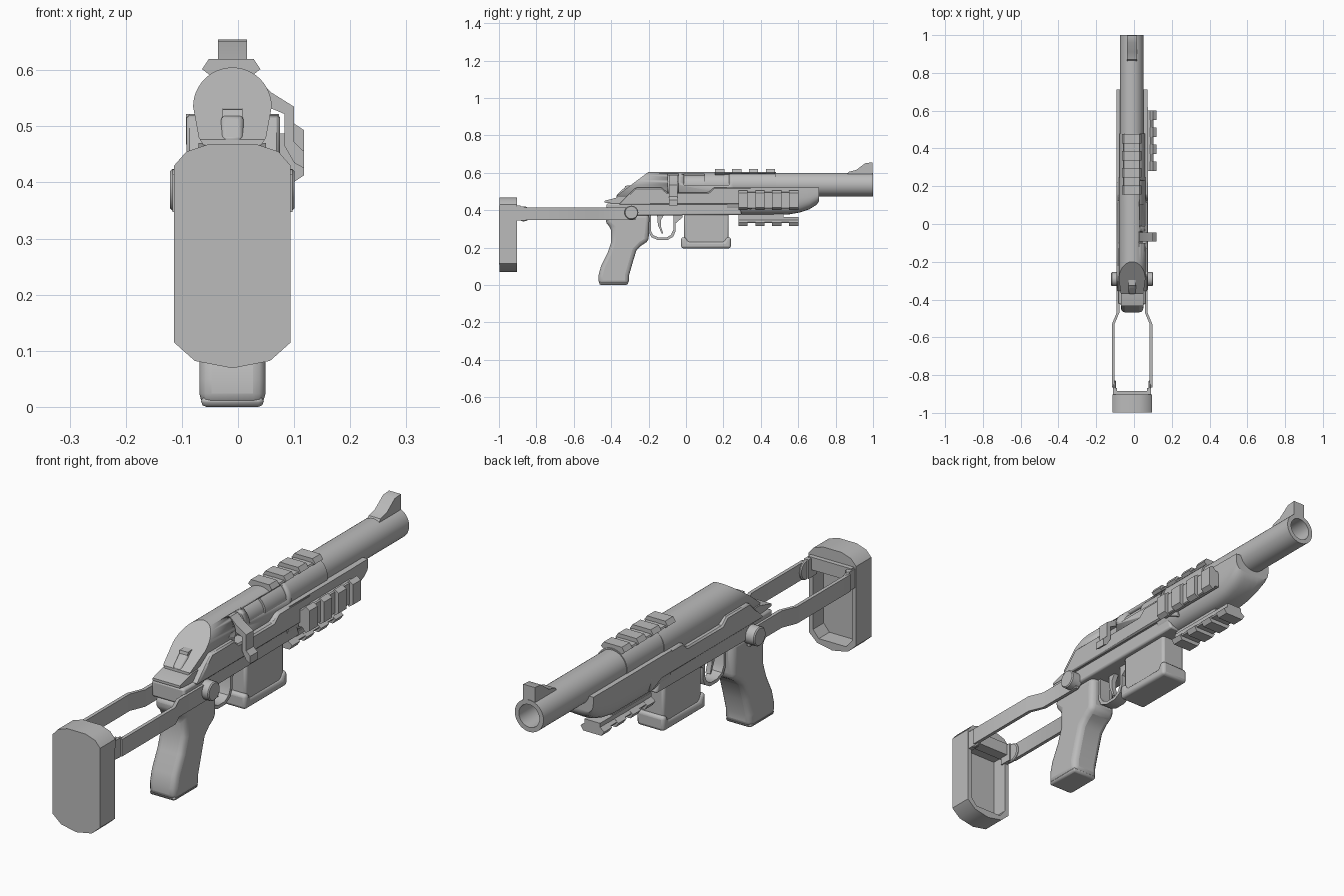
import bpy, bmesh
from math import pi, sin, cos, radians
from mathutils import Matrix, Vector

if "Cube" in bpy.data.objects:
    bpy.data.objects.remove(bpy.data.objects["Cube"])

CX = -0.01  # centre line of the body
grey = bpy.data.materials.new("plain grey")
grey.use_nodes = True
grey.diffuse_color = (0.5, 0.5, 0.5, 1)
grey.node_tree.nodes["Principled BSDF"].inputs["Base Color"].default_value = (0.5, 0.5, 0.5, 1)


def finish(name, bm, bevel=0, segments=2):
    bmesh.ops.recalc_face_normals(bm, faces=bm.faces)
    mesh = bpy.data.meshes.new(name)
    bm.to_mesh(mesh)
    bm.free()
    ob = bpy.data.objects.new(name, mesh)
    bpy.context.collection.objects.link(ob)
    mesh.materials.append(grey)
    bpy.ops.object.select_all(action="DESELECT")
    bpy.context.view_layer.objects.active = ob
    ob.select_set(True)
    bpy.ops.object.shade_smooth_by_angle(angle=radians(35))
    if bevel:
        mod = ob.modifiers.new("Bevel", "BEVEL")
        mod.width, mod.segments = bevel, segments
        mod.limit_method, mod.angle_limit = "ANGLE", radians(40)
    return ob


def loft(name, rings, bevel=0, segments=2):
    """Skin a list of closed rings and cap both ends."""
    bm = bmesh.new()
    loops = [[bm.verts.new(p) for p in ring] for ring in rings]
    n = len(loops[0])
    for a, b in zip(loops, loops[1:]):
        for i in range(n):
            j = (i + 1) % n
            bm.faces.new((a[i], a[j], b[j], b[i]))
    bm.faces.new(loops[0])
    bm.faces.new(loops[-1])
    return finish(name, bm, bevel, segments)


def side(name, pts, x0, x1, bevel=0, segments=2):
    """Side profile (y, z) pushed across x."""
    return loft(name, [[(x, y, z) for y, z in pts] for x in (x0, x1)], bevel, segments)


def along(name, pts, y0, y1, bevel=0):
    """Cross-section (x, z) pushed along y."""
    return loft(name, [[(x, y, z) for x, z in pts] for y in (y0, y1)], bevel)


def box(name, x0, x1, y0, y1, z0, z1, bevel=0, segments=2):
    return side(name, [(y0, z0), (y1, z0), (y1, z1), (y0, z1)], x0, x1, bevel, segments)


def circle(r, cx, cz, n=40):
    return [(cx + r * cos(2 * pi * i / n), cz + r * sin(2 * pi * i / n)) for i in range(n)]


def cut(ob, cutter):
    mod = ob.modifiers.new("Cut", "BOOLEAN")
    mod.operation, mod.object, mod.solver = "DIFFERENCE", cutter, "EXACT"
    cutter.hide_render = True
    cutter.hide_viewport = True
    cutter.display_type = "WIRE"


# Barrel with a recessed bore and front sight
rings = [(0.1, 0.063), (1.0, 0.063), (1.0, 0.045), (0.75, 0.045)]
loft("barrel", [[(x, y, z) for x, z in circle(r, CX - 0.002, 0.537)] for y, r in rings])
side("front_sight", [(0.86, 0.59), (0.87, 0.605), (0.91, 0.615), (0.96, 0.652),
                     (0.998, 0.655), (0.998, 0.59)], -0.036, 0.016)

# Round-topped receiver with a slanted rear
arch = [(CX + 0.07 * cos(pi * i / 24), 0.535 + 0.07 * sin(pi * i / 24)) for i in range(25)]
arch += [(CX - 0.06, 0.48), (CX - 0.035, 0.44), (CX + 0.035, 0.44), (CX + 0.06, 0.48)]
bm = bmesh.new()
ends = [[bm.verts.new((x, y, z)) for x, z in arch] for y in (-0.5, 0.25)]
for i in range(len(arch)):
    j = (i + 1) % len(arch)
    bm.faces.new((ends[0][i], ends[0][j], ends[1][j], ends[1][i]))
for e in ends:
    bm.faces.new(e)
for co, no in (((0, -0.2, 0.605), (0, -0.6, 0.8)), ((0, -0.37, 0.5), (0, -1, 0.05))):
    cutting = bmesh.ops.bisect_plane(bm, geom=bm.verts[:] + bm.edges[:] + bm.faces[:],
                                     plane_co=co, plane_no=no, clear_outer=True)
    rim = [g for g in cutting["geom_cut"] if isinstance(g, bmesh.types.BMEdge)]
    bmesh.ops.holes_fill(bm, edges=rim)
receiver = finish("receiver", bm)
cut(receiver, box("port_cutter", 0.005, 0.1, -0.01, 0.23, 0.535, 0.592))
cut(receiver, box("handle_slot_cutter", 0.0, 0.1, -0.1, -0.04, 0.43, 0.595))
along("bolt", circle(0.054, CX, 0.535, 32), -0.15, 0.24)
along("barrel_sleeve", circle(0.067, CX, 0.538), 0.24, 0.48)
side("bolt_knob", [(-0.375, 0.475), (-0.345, 0.475), (-0.27, 0.52), (-0.33, 0.52)],
     CX - 0.02, CX + 0.02, 0.008)
side("bolt_catch", [(-0.33, 0.51), (-0.26, 0.525), (-0.26, 0.535), (-0.325, 0.53)],
     CX - 0.018, CX + 0.018)

# Bolt handle
along("bolt_handle", [(0.0, 0.585), (0.03, 0.588), (0.06, 0.56), (0.10, 0.535), (0.10, 0.472),
                      (0.118, 0.455), (0.118, 0.425), (0.10, 0.435), (0.083, 0.465),
                      (0.083, 0.522), (0.04, 0.54), (0.0, 0.55)], -0.092, -0.045)

# Lower body: flared side panels above a narrower band
side("side_panels", [(-0.36, 0.43), (-0.27, 0.52), (-0.13, 0.52), (-0.1, 0.495), (0.12, 0.495),
                     (0.15, 0.522), (0.35, 0.522), (0.35, 0.40), (0.28, 0.43)],
     CX - 0.082, CX + 0.085, 0.006, 1)
side("lower_band", [(-0.425, 0.37), (-0.425, 0.435), (0.28, 0.435), (0.3, 0.375)],
     CX - 0.072, CX + 0.072, 0.008)
side("rear_tang", [(-0.435, 0.44), (-0.435, 0.45), (-0.36, 0.47), (-0.28, 0.47), (-0.28, 0.43),
                   (-0.33, 0.43)], CX - 0.06, CX + 0.06)


# Boat-shaped fore-end with a rounded belly
def belly(y, w, bottom):
    ring = [(CX + w, y, 0.522), (CX - w, y, 0.522)]
    for i in range(17):
        a = pi + pi * i / 16
        c, s = cos(a), sin(a)
        ring.append((CX + w * abs(c) ** 0.6 * (1 if c > 0 else -1), y,
                     0.5 - (0.5 - bottom) * abs(s) ** 0.7))
    return ring


loft("fore_end", [belly(0.22, 0.083, 0.375), belly(0.55, 0.083, 0.377), belly(0.61, 0.083, 0.388),
                  belly(0.66, 0.082, 0.405), belly(0.7, 0.082, 0.43), belly(0.712, 0.082, 0.45)])


# Accessory rails: a strip with four chamfered teeth, turned about its length
def rail(name, origin, angle, pitch=0.0905):
    turn = Matrix.Translation(Vector(origin)) @ Matrix.Rotation(angle, 4, "Y")
    strip = [(-0.034, -0.012), (0.034, -0.012), (0.034, 0.005), (0.045, 0.014), (0.042, 0.02),
             (-0.042, 0.02), (-0.045, 0.014), (-0.034, 0.005)]
    tooth = [(-0.034, 0.004), (0.034, 0.004), (0.052, 0.018), (0.04, 0.036),
             (-0.04, 0.036), (-0.052, 0.018)]
    along(name + "_strip", strip, 0, 3 * pitch + 0.05).matrix_world = turn
    for i in range(4):
        part = along(name + "_tooth", tooth, i * pitch, i * pitch + 0.05)
        part.matrix_world = turn


rail("top_rail", (CX - 0.002, 0.155, 0.584), 0)
rail("side_rail", (0.082, 0.28, 0.453), pi / 2)
rail("bottom_rail", (CX, 0.28, 0.352), pi)
box("bottom_rail_mount", CX - 0.03, CX + 0.03, 0.28, 0.52, 0.35, 0.385)

# Magazine with a rounded floor plate
box("magazine", CX - 0.052, CX + 0.052, -0.01, 0.228, 0.21, 0.38, 0.01)
side("magazine_floor", [(-0.026, 0.196), (0.24, 0.196), (0.24, 0.255), (0.215, 0.255),
                        (0.205, 0.232), (0.01, 0.232), (0.0, 0.255), (-0.026, 0.255)],
     CX - 0.06, CX + 0.06, 0.014, 3)

# Pistol grip
side("grip", [(-0.425, 0.38), (-0.432, 0.335), (-0.4, 0.305), (-0.4, 0.23), (-0.42, 0.17),
              (-0.455, 0.1), (-0.468, 0.05), (-0.468, 0.002), (-0.305, 0.002), (-0.305, 0.05),
              (-0.285, 0.12), (-0.265, 0.185), (-0.24, 0.21), (-0.2, 0.235), (-0.195, 0.38)],
     CX - 0.059, CX + 0.059, 0.022, 3)
box("grip_base", CX - 0.056, CX + 0.056, -0.464, -0.31, 0, 0.02, 0.012)

# Trigger guard (open loop) and trigger
guard = [(-0.2, 0.38), (-0.2, 0.285), (-0.185, 0.255), (-0.15, 0.24), (-0.1, 0.24),
         (-0.068, 0.258), (-0.055, 0.29), (-0.055, 0.33), (-0.02, 0.36), (-0.02, 0.38)]
inner = [(-0.068, 0.38), (-0.068, 0.295), (-0.08, 0.268), (-0.105, 0.253), (-0.145, 0.253),
         (-0.175, 0.266), (-0.188, 0.29), (-0.188, 0.38)]
side("trigger_guard", guard + inner, CX - 0.025, CX + 0.025)
side("trigger", [(-0.155, 0.38), (-0.15, 0.32), (-0.13, 0.275), (-0.122, 0.275), (-0.133, 0.31),
                 (-0.135, 0.345), (-0.115, 0.38)], CX - 0.01, CX + 0.01)

# Folding stock: arms, pivots and hinge ears on both sides
for label, s in (("left", 1), ("right", -1)):
    path = [(-0.27, 0.068), (-0.47, 0.068), (-0.53, 0.093), (-0.865, 0.093)]
    loft(label + "_stock_arm", [[(CX + s * x, y, z) for x, z in
                                 ((w, 0.347), (w + 0.014, 0.347), (w + 0.014, 0.414), (w, 0.414))]
                                for y, w in path])
    for name, cy, r, x0, x1 in (("pivot", -0.292, 0.037, 0.06, 0.111),
                                ("hinge", -0.868, 0.04, 0.086, 0.1)):
        side(f"{label}_stock_{name}", circle(r, cy, 0.387 if name == "pivot" else 0.38, 24),
             CX + s * x0, CX + s * x1, 0.004, 1)
    box(label + "_hinge_ear", CX + s * 0.08, CX + s * 0.1, -0.92, -0.868, 0.345, 0.42)
box("stock_crossbar", CX - 0.095, CX + 0.095, -0.93, -0.885, 0.375, 0.425)

# Butt plate, hollow on its inner face
half = [(0.04, 0.469), (0.082, 0.455), (0.104, 0.43), (0.104, 0.115), (0.067, 0.082)]
outline = [(CX + x, z) for x, z in half] + [(CX, 0.069)]
outline += [(CX - x, z) for x, z in reversed(half)]
butt = loft("butt_plate", [[(x, y + 0.06 * (z - 0.27) ** 2, z) for x, z in outline]
                           for y in (-1.0, -0.905)])
hollow = [(x, z) for x, z in ((0.085, 0.38), (0.085, 0.13), (0.06, 0.1))]
hollow = [(CX + x, z) for x, z in hollow] + [(CX - x, z) for x, z in reversed(hollow)]
cut(butt, along("butt_hollow_cutter", hollow, -0.97, -0.85))
